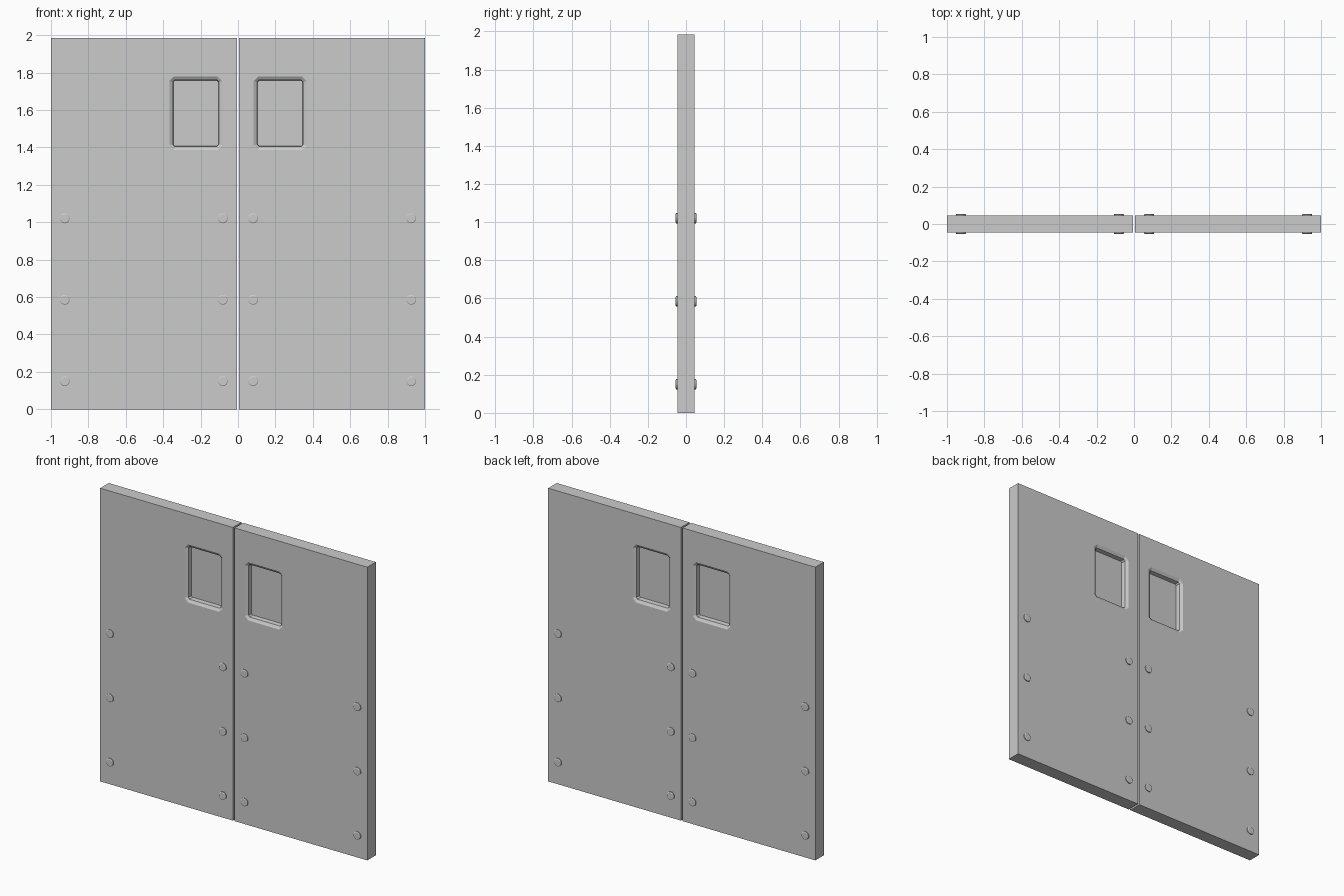
import bpy, bmesh, math
from mathutils import Matrix

if "Cube" in bpy.data.objects:
    bpy.data.objects.remove(bpy.data.objects["Cube"])

HALF_T, GAP, HEIGHT = 0.0455, 0.0065, 1.985
WX, WZ, WHW, WHH = 0.2255, 1.583, 0.142, 0.197   # window centre and half size


def octagon(inset, cut):
    """Chamfered rectangle, two points per corner, counter-clockwise from bottom left."""
    a, b = WHW - inset, WHH - inset
    pts = [(-a, -b + cut), (-a + cut, -b), (a - cut, -b), (a, -b + cut),
           (a, b - cut), (a - cut, b), (-a + cut, b), (-a, b - cut)]
    return [(WX + x, WZ + z) for x, z in pts]


def finish(bm, name):
    bmesh.ops.remove_doubles(bm, verts=bm.verts, dist=1e-5)
    bmesh.ops.recalc_face_normals(bm, faces=bm.faces)
    me = bpy.data.meshes.new(name)
    bm.to_mesh(me)
    bm.free()
    ob = bpy.data.objects.new(name, me)
    bpy.context.collection.objects.link(ob)
    ob.modifiers.new("Mirror", 'MIRROR')
    return ob


def bridge(bm, a, b):
    n = len(a)
    for i in range(n):
        bm.faces.new((a[i], a[(i + 1) % n], b[(i + 1) % n], b[i]))


# Door leaf with a bevelled window opening through it
bm = bmesh.new()
corners = [(GAP, 0), (1, 0), (1, HEIGHT), (GAP, HEIGHT)]
profile = [(0, 0.025, HALF_T), (0.004, 0.023, 0.043), (0.019, 0.010, 0.034), (0.022, 0.008, 0.004)]
rims, ends = [], []
for s in (-1, 1):
    rim = [bm.verts.new((x, s * HALF_T, z)) for x, z in corners]
    rings = [[bm.verts.new((x, s * y, z)) for x, z in octagon(inset, cut)]
             for inset, cut, y in profile]
    for i in range(4):
        j, o = (i + 1) % 4, rings[0]
        bm.faces.new((rim[i], o[2 * i], o[2 * i + 1]))
        bm.faces.new((rim[i], rim[j], o[2 * j], o[2 * i + 1]))
    for a, b in zip(rings, rings[1:]):
        bridge(bm, a, b)
    rims.append(rim)
    ends.append(rings[-1])
bridge(bm, *rims)
bridge(bm, *ends)
finish(bm, "door_leaf")

# Window pane set in the middle of the leaf
bm = bmesh.new()
pts = octagon(0.022, 0.008)
panes = [[bm.verts.new((x, y, z)) for x, z in pts] for y in (-0.004, 0.004)]
for p in panes:
    bm.faces.new(p)
finish(bm, "window_pane")

# Bolt heads on both faces
bm = bmesh.new()
for s in (-1, 1):
    for x in (0.081, 0.926):
        for z in (0.15, 0.585, 1.021):
            rings = []
            for r, y in ((0.027, HALF_T - 0.001), (0.027, 0.0515), (0.022, 0.0545)):
                rings.append([bm.verts.new((x + r * math.cos(k * math.tau / 16), s * y,
                                            z + r * math.sin(k * math.tau / 16)))
                              for k in range(16)])
            for a, b in zip(rings, rings[1:]):
                bridge(bm, a, b)
            bm.faces.new(rings[0])
            bm.faces.new(rings[-1])
finish(bm, "bolt_heads")
